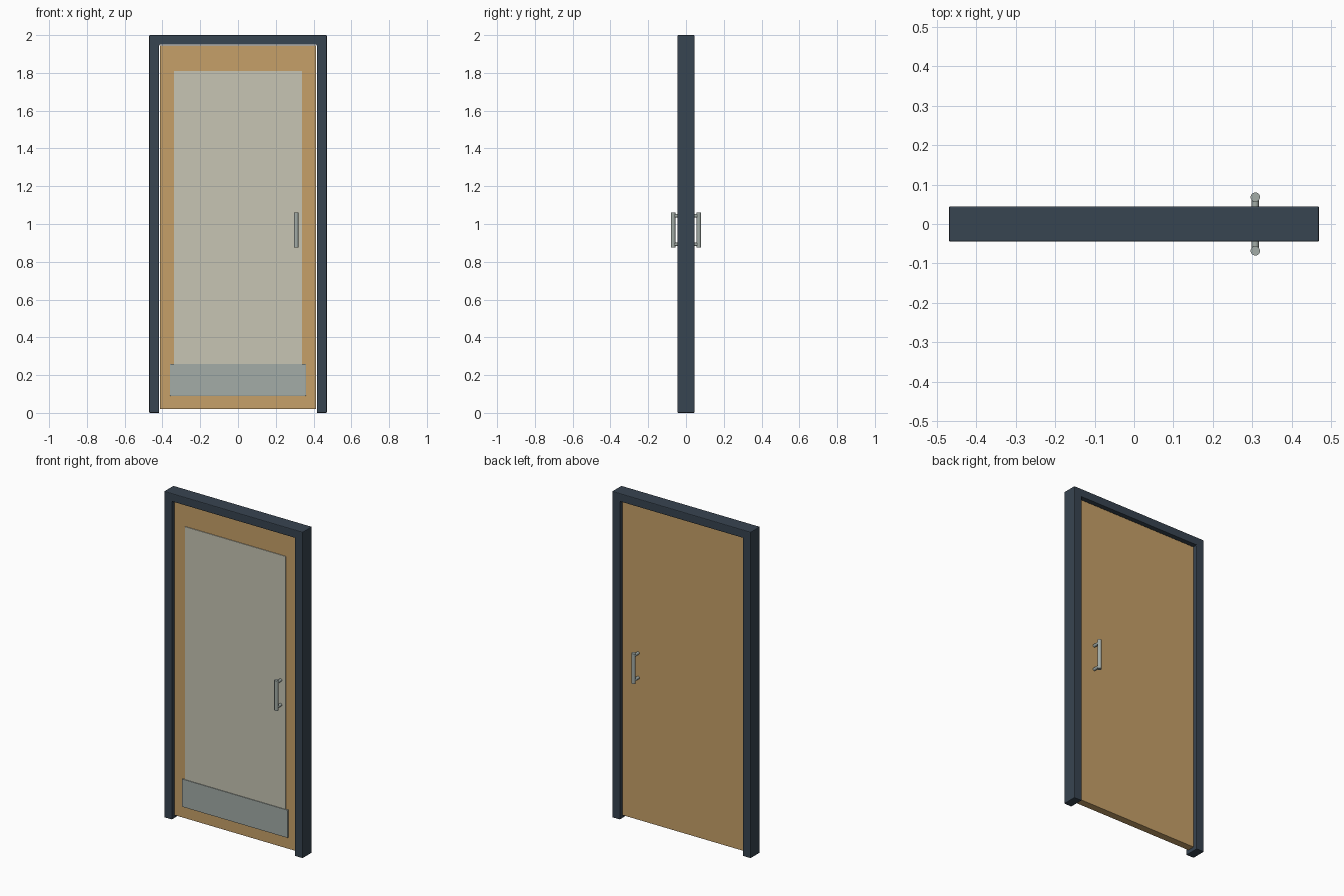
import bpy, bmesh
from mathutils import Vector

if "Cube" in bpy.data.objects:
    bpy.data.objects.remove(bpy.data.objects["Cube"])


def material(name, rgb):
    m = bpy.data.materials.new(name)
    m.diffuse_color = (*rgb, 1)
    m.use_nodes = True
    m.node_tree.nodes["Principled BSDF"].inputs["Base Color"].default_value = m.diffuse_color
    return m


PAINT = material("dark_paint", (0.039, 0.058, 0.082))
WOOD = material("wood", (0.565, 0.352, 0.138))
PANEL = material("pale_panel", (0.571, 0.558, 0.451))
METAL = material("metal", (0.366, 0.413, 0.386))


def finish(name, bm, mat, bevel=0.0):
    bmesh.ops.recalc_face_normals(bm, faces=bm.faces)
    mesh = bpy.data.meshes.new(name)
    bm.to_mesh(mesh)
    bm.free()
    mesh.materials.append(mat)
    ob = bpy.data.objects.new(name, mesh)
    bpy.context.collection.objects.link(ob)
    if bevel:
        mod = ob.modifiers.new("soft_edges", 'BEVEL')
        mod.width = bevel
        mod.segments = 2
        mod.limit_method = 'ANGLE'
    return ob


def slab(name, profile, y0, y1, mat, bevel):
    """Extrude an x-z outline from y0 to y1."""
    bm = bmesh.new()
    face = bm.faces.new([bm.verts.new((x, y0, z)) for x, z in profile])
    new = bmesh.ops.extrude_face_region(bm, geom=[face])["geom"]
    verts = [v for v in new if isinstance(v, bmesh.types.BMVert)]
    bmesh.ops.translate(bm, verts=verts, vec=(0, y1 - y0, 0))
    return finish(name, bm, mat, bevel)


def rect(w, z0, z1):
    return [(-w, z0), (w, z0), (w, z1), (-w, z1)]


def rod(name, a, b, radius, mat):
    a, b = Vector(a), Vector(b)
    bm = bmesh.new()
    bmesh.ops.create_cone(bm, cap_ends=True, segments=20, radius1=radius,
                          radius2=radius, depth=(b - a).length)
    rot = Vector((0, 0, 1)).rotation_difference(b - a).to_matrix()
    bmesh.ops.rotate(bm, verts=bm.verts, matrix=rot)
    bmesh.ops.translate(bm, verts=bm.verts, vec=(a + b) / 2)
    ob = finish(name, bm, mat)
    bpy.ops.object.select_all(action='DESELECT')
    bpy.context.view_layer.objects.active = ob
    ob.select_set(True)
    bpy.ops.object.shade_smooth_by_angle()
    return ob


# Door frame: two jambs and a head as one outline
slab("door_frame", [(-0.47, 0), (-0.417, 0), (-0.417, 1.95), (0.417, 1.95),
                    (0.417, 0), (0.47, 0), (0.47, 2), (-0.47, 2)],
     -0.045, 0.045, PAINT, 0.004)

# Door leaf, with the panel and kick plate on the front only
slab("door_leaf", rect(0.414, 0.02, 1.946), -0.023, 0.023, WOOD, 0.002)
slab("front_panel", rect(0.34, 0.15, 1.81), -0.027, -0.02, PANEL, 0.001)
slab("kick_plate", rect(0.359, 0.09, 0.26), -0.031, -0.02, METAL, 0.001)

# Pull handles on both sides
HX = 0.308
for side, s in (("front", -1), ("back", 1)):
    rod(f"{side}_handle_bar", (HX, s * 0.068, 0.875), (HX, s * 0.068, 1.06), 0.012, METAL)
    for part, z in (("lower", 0.892), ("upper", 1.043)):
        rod(f"{side}_handle_{part}_post", (HX, s * 0.02, z), (HX, s * 0.068, z), 0.009, METAL)
